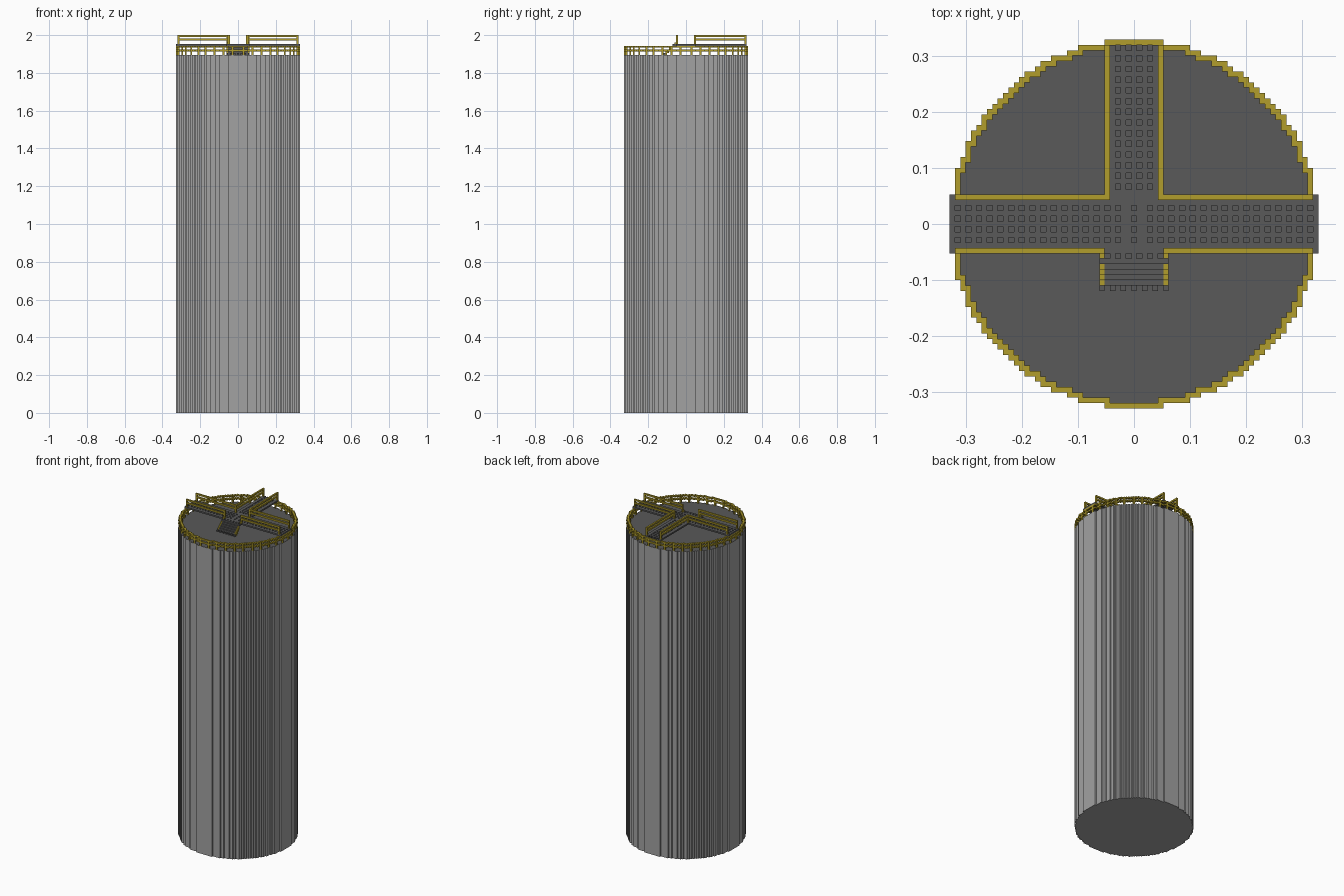
import bpy, bmesh, math
from mathutils import Vector

V = 2 / 210            # edge of one building block
R2 = 34.5 ** 2         # squared tower radius in blocks
DECK = 199             # tower roof height in blocks

if "Cube" in bpy.data.objects:
    bpy.data.objects.remove(bpy.data.objects["Cube"])


def material(name, rgb):
    m = bpy.data.materials.new(name)
    m.use_nodes = True
    m.diffuse_color = (*rgb, 1)
    bsdf = m.node_tree.nodes["Principled BSDF"]
    bsdf.inputs["Base Color"].default_value = (*rgb, 1)
    bsdf.inputs["Roughness"].default_value = 0.8
    return m


CONCRETE = material("light grey wall", (0.36, 0.36, 0.36))
DARK = material("dark grey floor", (0.10, 0.10, 0.10))
YELLOW = material("safety yellow", (0.44, 0.34, 0.025))


def finish(name, bm, *mats):
    me = bpy.data.meshes.new(name)
    bm.to_mesh(me)
    bm.free()
    for m in mats:
        me.materials.append(m)
    ob = bpy.data.objects.new(name, me)
    bpy.context.collection.objects.link(ob)
    return ob


def blocks(name, cells, mat):
    """Mesh of the exposed faces of a set of unit blocks (i, j, k)."""
    bm = bmesh.new()
    cells = set(cells)
    for c in cells:
        for axis in range(3):
            for s in (-1, 1):
                n = list(c)
                n[axis] += s
                if tuple(n) in cells:
                    continue
                a, b = (axis + 1) % 3, (axis + 2) % 3
                quad = []
                for da, db in ((-1, -1), (1, -1), (1, 1), (-1, 1)):
                    p = Vector((c[0], c[1], c[2] + 0.5))
                    p[axis] += s / 2
                    p[a] += da / 2
                    p[b] += db / 2
                    quad.append(bm.verts.new(p * V))
                bm.faces.new(quad if s > 0 else quad[::-1])
    bmesh.ops.remove_doubles(bm, verts=bm.verts, dist=V / 10)
    return finish(name, bm, mat)


def inside(i, j):
    return i * i + j * j <= R2


# Tower: stepped round outline, extruded, with a dark roof face
side = []
for j in range(-34, 35):
    h = int(math.sqrt(R2 - j * j)) + 0.5
    for p in ((h, j - 0.5), (h, j + 0.5)):
        if p not in side:
            side.append(p)
outline = side + [(-x, y) for x, y in reversed(side)]
bm = bmesh.new()
base = bm.faces.new([bm.verts.new((x * V, y * V, 0)) for x, y in outline])
top = bmesh.ops.extrude_face_region(bm, geom=[base], use_keep_orig=True)["geom"]
bmesh.ops.translate(bm, vec=(0, 0, DECK * V),
                    verts=[g for g in top if isinstance(g, bmesh.types.BMVert)])
bmesh.ops.recalc_face_normals(bm, faces=bm.faces)
for f in bm.faces:
    f.material_index = int(f.normal.z > 0.5)
finish("tower", bm, CONCRETE, DARK)

# Rim railing: top bar, middle bar and evenly spaced posts
ring = [(i, j) for i in range(-34, 35) for j in range(-34, 35)
        if inside(i, j) and not all(inside(i + a, j + b)
                                    for a in (-1, 0, 1) for b in (-1, 0, 1))]
rim = {(i, j, DECK + k) for i, j in ring for k in (2, 4)}
POSTS = 40
for n in range(POSTS):
    t = (n + 0.5) * math.tau / POSTS
    i, j = min(ring, key=lambda c: (c[0] - 34 * math.cos(t)) ** 2
               + (c[1] - 34 * math.sin(t)) ** 2)
    rim |= {(i, j, DECK + k) for k in range(5)}
blocks("rim_railing", rim, YELLOW)

# Walkway: a raised T-shaped grating with square holes
FLOOR = DECK + 5
walk = {(i, j, FLOOR) for i in range(-34, 35) for j in range(-5, 6)}
walk |= {(i, j, FLOOR) for i in range(-5, 6) for j in range(6, 34)}
odd = range(-3, 4, 2)
walk -= {(s * i, j, FLOOR) for s in (-1, 1) for i in range(3, 34, 2) for j in odd}
walk -= {(0, j, FLOOR) for j in odd}
walk -= {(i, j, FLOOR) for i in odd for j in range(7, 34, 2)}
walk |= {(i, -j, FLOOR) for i in range(-6, 7) for j in (6, 7)}
walk -= {(i, -6, FLOOR) for i in range(-5, 6, 2)}
blocks("walkway", walk, DARK)

# Walkway rails: two bars with a post at each end
rails = set()


def rail(cells):
    rails.update((i, j, FLOOR + k) for i, j in cells for k in (3, 5))
    for i, j in (cells[0], cells[-1]):
        rails.update((i, j, FLOOR + k) for k in range(1, 6))


for s in (-1, 1):
    rail([(s * i, -5) for i in range(6, 34)])
    rail([(s * i, 5) for i in range(5, 34)])
    rail([(s * 5, j) for j in range(5, 34)])
blocks("walkway_rails", rails, YELLOW)

# Stairs: treads stepping down to the roof, with slotted risers
stairs = set()
for n in range(1, 5):
    stairs |= {(i, -7 - n, FLOOR - n) for i in range(-5, 6)}
    stairs |= {(i, -7 - n, FLOOR - n - 1) for i in range(-5, 6)}
stairs |= {(i, -12, DECK) for i in range(-6, 7, 2)}
blocks("stairs", stairs, DARK)

# Stair stringers: yellow stepped strips on both sides
blocks("stair_stringers",
       {(s * 6, -7 - n, FLOOR - n - k) for s in (-1, 1)
        for n in range(1, 5) for k in (0, 1)}
       | {(s * 6, -j, FLOOR + 1 - 1 * (j > 7)) for s in (-1, 1) for j in (6,)},
       YELLOW)
